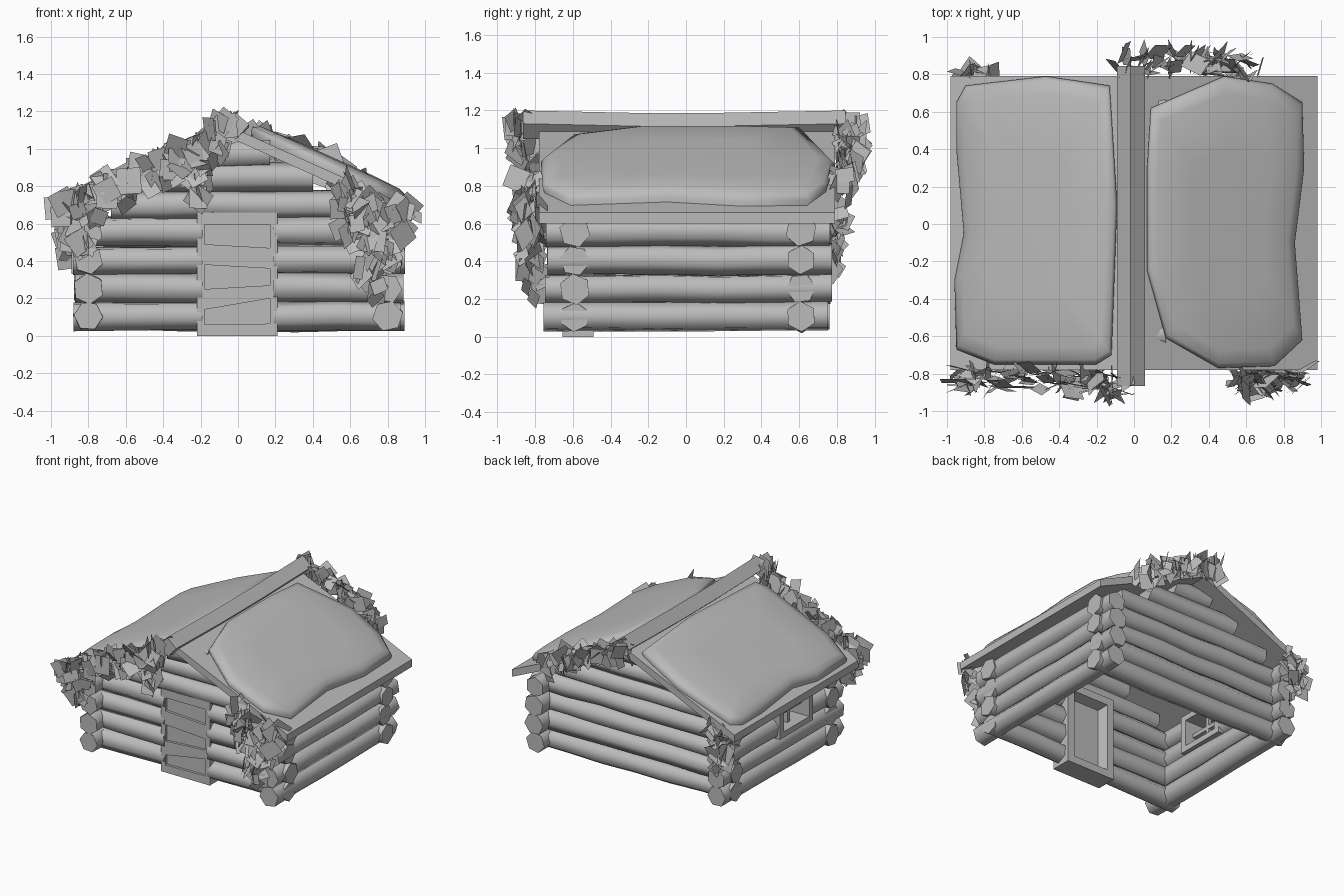
import bpy, bmesh, math, random
from mathutils import Vector, Euler

if "Cube" in bpy.data.objects:
    bpy.data.objects.remove(bpy.data.objects["Cube"], do_unlink=True)

random.seed(7)
grey = bpy.data.materials.new("plain_grey")
grey.use_nodes = True
grey.diffuse_color = (0.5, 0.5, 0.5, 1)
grey.node_tree.nodes["Principled BSDF"].inputs["Base Color"].default_value = (0.5, 0.5, 0.5, 1)


def finish(bm, name, recalc=True):
    if recalc:
        bmesh.ops.recalc_face_normals(bm, faces=bm.faces)
    mesh = bpy.data.meshes.new(name)
    bm.to_mesh(mesh)
    bm.free()
    mesh.materials.append(grey)
    obj = bpy.data.objects.new(name, mesh)
    bpy.context.collection.objects.link(obj)
    return obj


def loft(bm, rings, smooth=True):
    """Skin closed rings of points and return their vertices."""
    loops = [[bm.verts.new(p) for p in ring] for ring in rings]
    n = len(loops[0])
    for a, b in zip(loops, loops[1:]):
        for i in range(n):
            bm.faces.new((a[i], a[(i + 1) % n], b[(i + 1) % n], b[i])).smooth = smooth
    return loops


def box(name, lo, hi):
    bm = bmesh.new()
    x0, y0, z0 = lo
    x1, y1, z1 = hi
    loops = loft(bm, [[(x0, y0, z), (x1, y0, z), (x1, y1, z), (x0, y1, z)] for z in (z0, z1)], False)
    for ring in loops:
        bm.faces.new(ring)
    return finish(bm, name)


# Logs: uneven six-sided trunks along x or y
def log(name, axis, start, end, across, z, r=0.083):
    bm = bmesh.new()
    rings = []
    steps = max(2, round((end - start) / 0.3))
    turn = random.uniform(0, 1)
    for k in range(steps + 1):
        along = start + (end - start) * k / steps
        rr = r * random.uniform(0.93, 1.04)
        dz = random.uniform(-0.006, 0.006)
        ring = []
        for i in range(6):
            a = turn + math.tau * i / 6
            c, h = across + rr * math.cos(a), z + dz + rr * math.sin(a)
            ring.append((along, c, h) if axis == "x" else (c, along, h))
        rings.append(ring)
    loops = loft(bm, rings)
    bm.faces.new(loops[0])
    bm.faces.new(loops[-1])
    finish(bm, name)


def jitter():
    return random.uniform(-0.012, 0.012)


FRONT, BACK, SIDE = -0.59, 0.61, 0.80
for row in range(4):
    z = 0.107 + 0.15 * row
    log(f"front_log_right_{row}", "x", -0.875 + jitter(), -0.19, FRONT, z)
    log(f"front_log_left_{row}", "x", 0.19, 0.88 + jitter(), FRONT, z)
    log(f"back_log_{row}", "x", -0.875 + jitter(), 0.88 + jitter(), BACK, z)
    log(f"left_wall_log_{row}", "y", -0.745 + jitter(), 0.765 + jitter(), SIDE, z)
    if row < 2:
        log(f"right_wall_log_{row}", "y", -0.745 + jitter(), 0.765 + jitter(), -SIDE, z)
    else:
        log(f"right_wall_log_front_{row}", "y", -0.745 + jitter(), -0.29, -SIDE, z)
        log(f"right_wall_log_back_{row}", "y", 0.05, 0.765 + jitter(), -SIDE, z)

# Gable logs
for row, (z, half) in enumerate([(0.70, 0.68), (0.845, 0.40), (0.97, 0.17)]):
    log(f"front_gable_log_{row}", "x", -half, half, FRONT, z, 0.08)
    log(f"back_gable_log_{row}", "x", -half, half, BACK, z, 0.08)


# Roof slabs
def roof_z(x):
    return 1.10 - 0.45 * abs(x)


for side, label in ((1, "left"), (-1, "right")):
    bm = bmesh.new()
    section = [(0, roof_z(0)), (0.98, roof_z(0.98)), (0.98, 0.60), (0, 1.04)]
    loops = loft(bm, [[(side * x, y, z) for x, z in section] for y in (-0.78, 0.79)], False)
    for ring in loops:
        bm.faces.new(ring)
    finish(bm, f"{label}_roof_slab")


# Soft snow cushions on both slopes
def snow(name, outline):
    bm = bmesh.new()
    mid = sum((Vector(p) for p in outline), Vector((0, 0))) / len(outline)
    rings = []
    for scale, h in ((0.98, -0.02), (1.0, 0.03), (0.97, 0.055), (0.88, 0.075), (0.5, 0.082)):
        ring = []
        for p in outline:
            q = mid + (Vector(p) - mid) * scale
            ring.append((q.x, q.y, roof_z(q.x) + h))
        rings.append(ring)
    loops = loft(bm, rings)
    bm.faces.new(loops[0])
    bm.faces.new(loops[-1]).smooth = True
    finish(bm, name)


snow("right_snow", [(-0.95, 0.65), (-0.9, 0.74), (-0.47, 0.79), (-0.13, 0.74), (-0.09, 0.1), (-0.12, -0.7),
                    (-0.2, -0.75), (-0.75, -0.75), (-0.95, -0.67), (-0.96, -0.3), (-0.91, -0.05), (-0.95, 0.4)])
snow("left_snow", [(0.09, 0.62), (0.48, 0.79), (0.74, 0.75), (0.9, 0.65), (0.91, 0.3), (0.86, -0.1),
                   (0.9, -0.62), (0.75, -0.76), (0.45, -0.77), (0.17, -0.61), (0.07, -0.25), (0.07, 0.3)])

# Ridge beam: a square beam on edge, sagging in the middle
bm = bmesh.new()
beam = []
for y, drop in ((-0.865, 0), (-0.3, 0.012), (0.2, 0.012), (0.845, 0)):
    beam.append([(x, y, z - drop) for x, z in ((-0.09, 1.12), (-0.02, 1.2), (0.06, 1.13), (-0.01, 1.05))])
loops = loft(bm, beam, False)
bm.faces.new(loops[0])
bm.faces.new(loops[-1])
finish(bm, "ridge_beam")


# Door: solid block with a recessed back and three crooked sunken panels
def rect(x0, x1, z0, z1, y):
    return [(x0, y, z0), (x1, y, z0), (x1, y, z1), (x0, y, z1)]


bm = bmesh.new()
loops = loft(bm, [rect(-0.22, 0.21, 0, 0.66, -0.655), rect(-0.22, 0.21, 0, 0.66, -0.49),
                  rect(-0.16, 0.15, 0.06, 0.60, -0.49), rect(-0.14, 0.13, 0.08, 0.58, -0.57)], False)
bm.faces.new(loops[-1])
# Front strips frame each panel, left and right heights differ
frame = loops[0]
panels = [(0.06, 0.14, 0.065, 0.20), (0.25, 0.38, 0.27, 0.36), (0.49, 0.595, 0.47, 0.595)]
low = (frame[0], frame[1])
for i, (l0, l1, r0, r1) in enumerate(panels):
    if i < 2:
        cut = panels[i + 1]
        zl, zr = (l1 + cut[0]) / 2, (r1 + cut[2]) / 2
        high = (bm.verts.new((-0.22, -0.655, zl)), bm.verts.new((0.21, -0.655, zr)))
    else:
        high = (frame[3], frame[2])
    rim = [low[0], low[1], high[1], high[0]]
    corners = [(-0.18, l0), (0.17, r0), (0.17, r1), (-0.18, l1)]
    lip = [bm.verts.new((x, -0.655, z)) for x, z in corners]
    sunk = [bm.verts.new((x, -0.635, z)) for x, z in corners]
    for a, b in ((rim, lip), (lip, sunk)):
        for k in range(4):
            bm.faces.new((a[k], a[(k + 1) % 4], b[(k + 1) % 4], b[k]))
    bm.faces.new(sunk)
    low = high
finish(bm, "door")

# Window in the right wall: frame with crossed bars
WX0, WX1 = -0.89, -0.72
box("window_sill", (WX0, -0.33, 0.33), (WX1, 0.09, 0.375))
box("window_head", (WX0, -0.33, 0.585), (WX1, 0.09, 0.63))
box("window_jamb_front", (WX0, -0.33, 0.375), (WX1, -0.28, 0.585))
box("window_jamb_back", (WX0, 0.04, 0.375), (WX1, 0.09, 0.585))
box("window_bar_upright", (-0.82, -0.135, 0.375), (-0.79, -0.105, 0.585))
box("window_bar_level", (-0.82, -0.28, 0.465), (-0.79, 0.04, 0.495))


# Ivy: small flat square leaves scattered along a path
def ivy(name, path, count, spread, facing=0.0):
    bm = bmesh.new()
    path = [Vector(p) for p in path]
    for i in range(count):
        t = (i + random.random()) / count * (len(path) - 1)
        k = min(int(t), len(path) - 2)
        c = path[k].lerp(path[k + 1], t - k)
        c += Vector([random.uniform(-s, s) for s in spread])
        turn = Euler((random.gauss(0, 0.5), random.uniform(0, math.tau), facing + random.gauss(0, 0.7)))
        s = random.uniform(0.045, 0.065)
        w = s * random.uniform(0.7, 1.1)
        quad = []
        for a, b in ((-w, -s), (w, -s), (w, s), (-w, s)):
            v = Vector((a, 0, b))
            v.rotate(turn)
            quad.append(bm.verts.new(c + v))
        bm.faces.new(quad)
    finish(bm, name, False)


ivy("front_right_ivy", [(-0.93, -0.82, 0.66), (-0.75, -0.82, 0.72), (-0.5, -0.82, 0.87),
                        (-0.25, -0.86, 0.95), (-0.06, -0.86, 1.09)], 100, (0.05, 0.06, 0.09))
ivy("front_right_corner_ivy", [(-0.92, -0.83, 0.64), (-0.83, -0.8, 0.48)], 18, (0.04, 0.06, 0.05))
ivy("front_right_trailing_ivy", [(-0.2, -0.82, 0.92), (-0.2, -0.82, 0.72)], 8, (0.03, 0.03, 0.02))
ivy("front_left_ivy", [(0.55, -0.85, 0.78), (0.7, -0.83, 0.66), (0.92, -0.81, 0.6)], 46, (0.05, 0.07, 0.09))
ivy("front_left_hanging_ivy", [(0.6, -0.83, 0.6), (0.78, -0.82, 0.5), (0.72, -0.8, 0.25)], 38, (0.1, 0.05, 0.06))
ivy("back_left_ivy", [(-0.08, 0.87, 1.09), (0.2, 0.87, 1.04), (0.45, 0.86, 0.92), (0.66, 0.83, 0.78)],
    70, (0.05, 0.06, 0.06), 0.3)
ivy("back_right_corner_ivy", [(-0.8, 0.82, 0.68), (-0.86, 0.79, 0.52), (-0.86, 0.8, 0.36)], 28, (0.06, 0.04, 0.04), 0.6)
